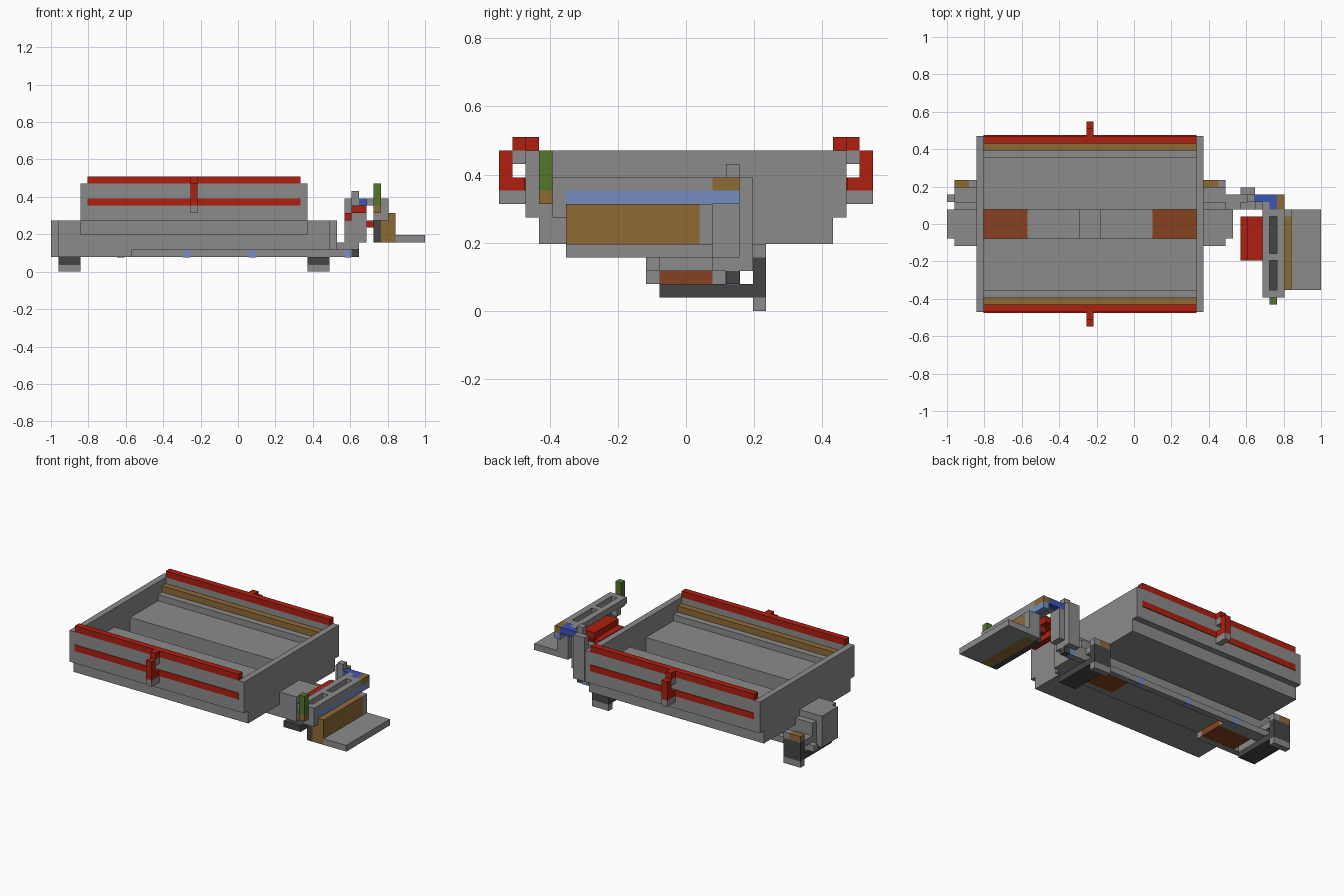
import bpy
import bmesh
from mathutils import Vector

cube = bpy.data.objects.get("Cube")
if cube:
    bpy.data.objects.remove(cube)

UNIT = 2 / 51  # edge of one grid cell


def material(name, *rgb):
    mat = bpy.data.materials.new(name)
    mat.use_nodes = True
    mat.diffuse_color = (*rgb, 1)
    mat.node_tree.nodes["Principled BSDF"].inputs["Base Color"].default_value = (*rgb, 1)
    return mat


grey = material("mid grey", .26, .26, .26)
dark = material("dark grey", .06, .06, .06)
red = material("signal red", .42, .014, .005)
brown = material("ochre brown", .27, .145, .036)
rust = material("rust brown", .24, .055, .014)
green = material("leaf green", .09, .18, .026)
light_blue = material("light blue", .17, .27, .52)
blue = material("strong blue", .045, .09, .45)


def box(name, mat, x, y, z):
    """Box spanning grid ranges; x counts from the left end, y from the middle."""
    low = Vector((x[0] * UNIT - 1, y[0] * UNIT, z[0] * UNIT))
    high = Vector((x[1] * UNIT - 1, y[1] * UNIT, z[1] * UNIT))
    bm = bmesh.new()
    bmesh.ops.create_cube(bm, size=1)
    for v in bm.verts:
        v.co = Vector(((low[i] + high[i]) / 2 + v.co[i] * (high[i] - low[i]) for i in range(3)))
    mesh = bpy.data.meshes.new(name)
    bm.to_mesh(mesh)
    bm.free()
    mesh.materials.append(mat)
    obj = bpy.data.objects.new(name, mesh)
    bpy.context.collection.objects.link(obj)
    return obj


def pair(name, mat, x, y, z):
    """The same box at the front and at the back."""
    box("back_" + name, mat, x, y, z)
    box("front_" + name, mat, x, (-y[1], -y[0]), z)


# Tray: end walls, long walls, ledges and floor halves
inside = (5, 34)
handle = (19, 20)
for side, span in (("right", (4, 5)), ("left", (34, 35))):
    box(side + "_tray_wall", grey, span, (-12, 12), (7, 12))
    box(side + "_pan_wall", grey, span, (-11, 11), (5, 7))
pair("tray_wall", grey, inside, (11, 12), (7, 12))
pair("brown_ledge", brown, inside, (10, 11), (7, 11))
pair("grey_ledge", grey, inside, (9, 10), (7, 10))
pair("pan_rim", grey, inside, (9, 11), (5, 7))
pair("tray_floor", grey, inside, (2, 9), (5, 9))

# Red rails, painted stripes and handles on both long sides
pair("top_rail", red, inside, (11, 12), (12, 13))
pair("stripe", red, inside, (12, 12.1), (9, 10))
pair("handle_grip", red, handle, (13, 14), (9, 12))
pair("handle_top", red, handle, (12, 13), (12, 13))
pair("handle_upper_link", grey, handle, (12, 13), (11, 12))
pair("handle_lower_link", red, handle, (12, 13), (9, 10))
pair("handle_foot", grey, handle, (12, 14), (8, 9))

# Trough under the tray
box("trough_floor", grey, (11, 28), (-2, 2), (3, 4))
box("trough_pad", grey, (18, 21), (-2, 2), (4, 5))
box("right_trough_panel", rust, (5, 11), (-2, 2), (2, 4))
box("left_trough_panel", rust, (28, 34), (-2, 2), (3, 4))
pair("right_skirt", grey, (4, 11), (2, 3), (2, 5))
pair("left_skirt", grey, (11, 35), (2, 3), (3, 5))

# End blocks, stepped brackets and legs
for side, outer, inner, base, capped, bare in (
    ("right", (0, 4), (1, 4), 2, (1, 3), (3, 4)),
    ("left", (35, 39), (35, 38), 3, (35, 37), (37, 38)),
):
    box(side + "_end_block", grey, outer, (-2, 2), (base, 7))
    box(side + "_end_face", grey, inner, (-3, -2), (base, 7))
    box(side + "_step", grey, inner, (2, 3), (base, 6))
    box(side + "_bracket", grey, inner, (3, 5), (3, 4))
    box(side + "_leg_foot", grey, inner, (5, 6), (0, 1))
    box(side + "_leg", dark, inner, (5, 6), (1, 4))
    box(side + "_leg_cap", brown, capped, (5, 6), (4, 5))
    box(side + "_leg_top", grey, bare, (5, 6), (4, 5))
    box(side + "_foot_bar", dark, inner, (-2, 5), (1, 2))

# Long pipe with blue bands and a dark end
box("pipe", grey, (0, 41), (3, 4), (2, 3))
box("pipe_end", dark, (41, 42), (3, 4), (2, 3))
for start in (9, 18, 27, 40):
    box("pipe_band", light_blue, (start, start + 1), (2.95, 4.05), (1.95, 3.05))

# Column beside the tray
box("column_base", grey, (38, 41), (2, 4), (3, 4))
box("column_front", grey, (40, 42), (2, 3), (3, 8))
box("column_core", grey, (41, 42), (3, 4), (3, 11))
box("column_back", grey, (40, 42), (4, 5), (3, 10))
box("column_side", grey, (42, 43), (2, 4), (4, 9))

# Arm: slotted frame with coloured corner
box("arm_blue_link", blue, (42, 45), (3, 4), (9, 10))
box("arm_blue_bend", blue, (44, 45), (2, 3), (9, 10))
box("arm_corner", brown, (45, 46), (2, 4), (9, 10))
box("arm_inner_bar", grey, (43, 44), (-10, 3), (9, 10))
box("arm_outer_bar", grey, (45, 46), (-10, 2), (9, 10))
for y in (-10, -5, 1):
    box("arm_crossbar", grey, (44, 45), (y, y + 1), (9, 10))
box("arm_blue_strip", light_blue, (45, 46), (-9, 4), (8, 9))
box("arm_tip", grey, (44, 46), (-10, -9), (7, 9))
box("post_base", brown, (44, 45), (-11, -10), (8, 9))
box("post", green, (44, 45), (-11, -10), (9, 12))

# Hanging panel, shelf and red chute
box("hanging_core", dark, (44, 45), (-9, 1), (4, 7))
box("hanging_panel", brown, (45, 47), (-9, 1), (4, 8))
box("panel_end", grey, (45, 47), (1, 2), (4, 8))
box("shelf", grey, (47, 51), (-9, 2), (4, 5))
box("chute_lip", red, (40, 41), (-5, 1), (7, 8))
box("chute_top", red, (41, 43), (-5, 1), (8, 9))
box("chute_outlet", red, (43, 44), (-5, 1), (6, 7))
